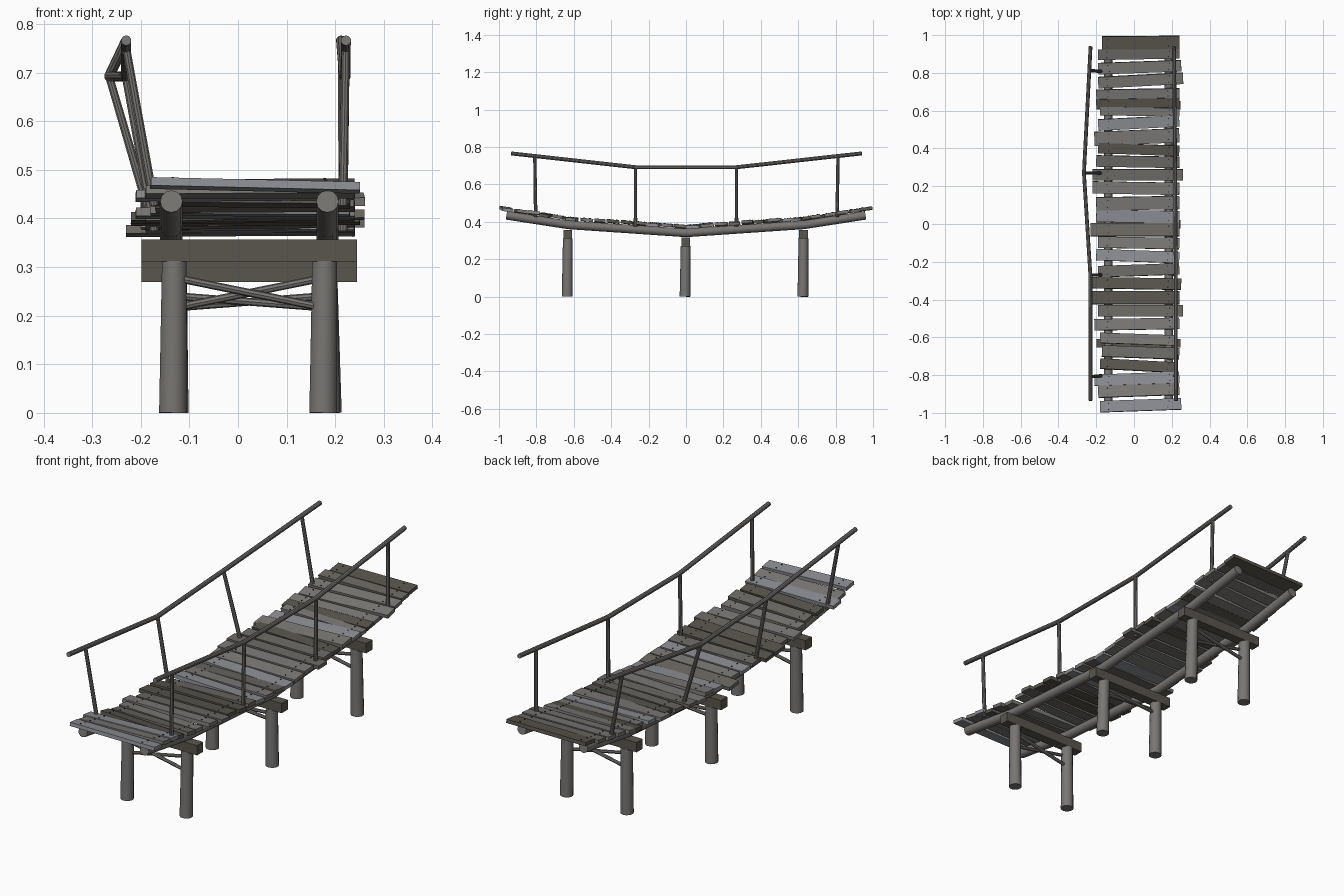
import bpy, bmesh, math, random
from mathutils import Vector, Matrix, Euler

if "Cube" in bpy.data.objects:
    bpy.data.objects.remove(bpy.data.objects["Cube"])

random.seed(7)


def material(name, rgb):
    m = bpy.data.materials.new(name)
    m.diffuse_color = (*rgb, 1)
    m.use_nodes = True
    m.node_tree.nodes["Principled BSDF"].inputs["Base Color"].default_value = m.diffuse_color
    return m


POLE = material("pole_wood", (0.19, 0.18, 0.17))
BEAM = material("beam_wood", (0.10, 0.092, 0.075))
IRON = material("nail_iron", (0.02, 0.02, 0.02))
TONES = {"d": BEAM,
         "m": material("plank_mid", (0.15, 0.142, 0.128)),
         "g": material("plank_grey", (0.20, 0.195, 0.185)),
         "l": material("plank_light", (0.27, 0.275, 0.30))}


def finish(bm, name, *mats):
    bmesh.ops.recalc_face_normals(bm, faces=bm.faces)
    me = bpy.data.meshes.new(name)
    bm.to_mesh(me)
    bm.free()
    ob = bpy.data.objects.new(name, me)
    for m in mats:
        me.materials.append(m)
    bpy.context.collection.objects.link(ob)
    return ob


def pole(name, pts, radii, sides=12):
    """Round pole swept along a polyline, with closed ends."""
    pts = [Vector(p) for p in pts]
    if not isinstance(radii, (list, tuple)):
        radii = [radii] * len(pts)
    bm = bmesh.new()
    rings = []
    for i, p in enumerate(pts):
        t = Vector()
        if i:
            t += (p - pts[i - 1]).normalized()
        if i < len(pts) - 1:
            t += (pts[i + 1] - p).normalized()
        t.normalize()
        ref = Vector((1, 0, 0)) if abs(t.x) < 0.7 else Vector((0, 0, 1))
        u = t.cross(ref).normalized()
        v = t.cross(u)
        rings.append([bm.verts.new(p + radii[i] * (u * math.cos(a) + v * math.sin(a)))
                      for a in (2 * math.pi * k / sides for k in range(sides))])
    for a, b in zip(rings, rings[1:]):
        for k in range(sides):
            j = (k + 1) % sides
            bm.faces.new((a[k], a[j], b[j], b[k]))
    bm.faces.new(rings[0])
    bm.faces.new(rings[-1])
    ob = finish(bm, name, POLE)
    ob.data.shade_smooth()
    bpy.ops.object.select_all(action='DESELECT')
    bpy.context.view_layer.objects.active = ob
    ob.select_set(True)
    bpy.ops.object.shade_smooth_by_angle(angle=math.radians(35))
    return ob


def box(bm, size, matrix):
    bmesh.ops.create_cube(bm, size=1, matrix=matrix @ Matrix.Diagonal((*size, 1)))


# Sagging stringers
PROFILE = [(-0.96, 0.435), (-0.63, 0.384), (0, 0.341), (0.63, 0.384), (0.96, 0.435)]
STRINGERS = (-0.137, 0.184)
for x, side in zip(STRINGERS, ("left", "right")):
    pole(f"{side}_stringer", [(x, y, z) for y, z in PROFILE], 0.023)


def sag(y):
    """Stringer height and slope at y."""
    for (y0, z0), (y1, z1) in zip(PROFILE, PROFILE[1:]):
        if y <= y1 or y1 == 0.96:
            s = (z1 - z0) / (y1 - y0)
            return z0 + s * (y - y0), math.atan(s)


# Bents: two posts, a cap beam and crossed braces
# y, beam bottom, left foot x, right foot x
for n, (y, z, xl, xr) in enumerate([(-0.635, 0.312, -0.134, 0.175),
                                    (-0.005, 0.270, -0.130, 0.182),
                                    (0.625, 0.312, -0.130, 0.185)], 1):
    for side, foot, top in (("left", xl, -0.131), ("right", xr, 0.178)):
        pole(f"bent_{n}_{side}_post", [(foot, y, 0), (top, y + 0.003, z)], [0.029, 0.026], 14)
    bm = bmesh.new()
    box(bm, (0.443, 0.046, 0.046), Matrix.Translation((0.0235, y + 0.003, z + 0.022)))
    finish(bm, f"bent_{n}_cap_beam", BEAM)
    lo, hi = (0.217, 0.277) if n != 2 else (0.217, 0.24)
    for k, (za, zb) in enumerate(((hi, lo), (lo, hi)), 1):
        dy = 0.006 * (-1) ** k
        pole(f"bent_{n}_brace_{k}", [(-0.125, y + dy, za), (0.172, y + dy, zb)], 0.008, 8)

# Deck planks: y centre, width, left x, right x, yaw (hundredths, degrees)
PLANKS = [(96, 7, -17, 24, .5), (90, 5.5, -19, 24, 1), (83, 6, -19, 25, 2),
          (76, 6, -19, 26, 3), (69, 5, -20, 24, 1), (64, 5, -20, 24, 1),
          (59.5, 4.5, -18, 24, -1), (53.5, 6, -19, 24, 3), (46, 7.5, -21, 24, 2.5),
          (39.5, 5.5, -19, 24, -2), (33, 6, -20, 24, -1), (26, 6, -22, 26, 0),
          (19, 6.5, -22, 24, -1), (11, 7, -20, 24, 1), (4, 6.5, -20, 24, -1),
          (-3, 7, -23, 24, 0), (-10, 6, -19, 24, -1), (-17, 6, -20, 24, -2),
          (-24.5, 6, -19, 24, 2), (-31.5, 6, -22, 25, -1), (-39, 7, -22, 24, 0),
          (-46, 6, -19, 26, 0), (-53, 6, -21, 24, 1), (-61, 5.5, -18, 23, -2),
          (-68, 6, -17, 24, -2), (-75, 5.5, -18, 23, -3), (-82, 6, -21, 24, 2),
          (-88, 6.5, -19, 24, 2), (-96, 6, -18, 25, 2)]
SHADES = "dmgggdglgdmmgglmglmddmggmdlgl"
for n, (p, shade) in enumerate(zip(PLANKS, SHADES), 1):
    y, w, x0, x1 = (v / 100 for v in p[:4])
    z, slope = sag(y)
    roll = 1.3 if n == len(PLANKS) else random.uniform(-1, 1)
    rot = Euler((slope + math.radians(random.uniform(-2.5, 2.5)),
                 math.radians(roll), math.radians(p[4])))
    cx = (x0 + x1) / 2
    frame = Matrix.Translation((cx, y, z + 0.031 + random.uniform(0, 0.004))) @ rot.to_matrix().to_4x4()
    bm = bmesh.new()
    box(bm, (x1 - x0, w, 0.017), frame)
    # Nail heads over each stringer
    old = set(bm.faces)
    for sx in STRINGERS:
        for side in (-0.27, 0.27):
            spot = Matrix.Translation((sx - cx + random.uniform(-.006, .006), side * w, 0.008))
            bmesh.ops.create_cone(bm, cap_ends=True, segments=6, radius1=0.003, radius2=0.003,
                                  depth=0.006, matrix=frame @ spot)
    for f in bm.faces:
        if f not in old:
            f.material_index = 1
    finish(bm, f"plank_{n:02d}", TONES[shade], IRON)

# Handrails: rail points, then posts leaning out to meet them
RAILS = {"left": ([-0.23, -0.231, -0.265, -0.23], -0.172),
         "right": ([0.222, 0.221, 0.218, 0.212], 0.216)}
for side, (xs, foot) in RAILS.items():
    pts = [Vector((x, y, z)) for x, y, z in
           zip(xs, (-0.935, -0.27, 0.27, 0.94), (0.766, 0.692, 0.692, 0.766))]
    pole(f"{side}_handrail", pts, 0.0105, 10)
    tops = [pts[0].lerp(pts[1], 0.19), pts[1], pts[2], pts[3].lerp(pts[2], 0.19)]
    for n, top in enumerate(tops, 1):
        base = (foot, top.y - 0.005 * (1 if top.y > 0 else -1) * (n in (1, 4)), sag(top.y)[0] + 0.015)
        pole(f"{side}_rail_post_{n}", [base, top], [0.0095, 0.0085], 10)
